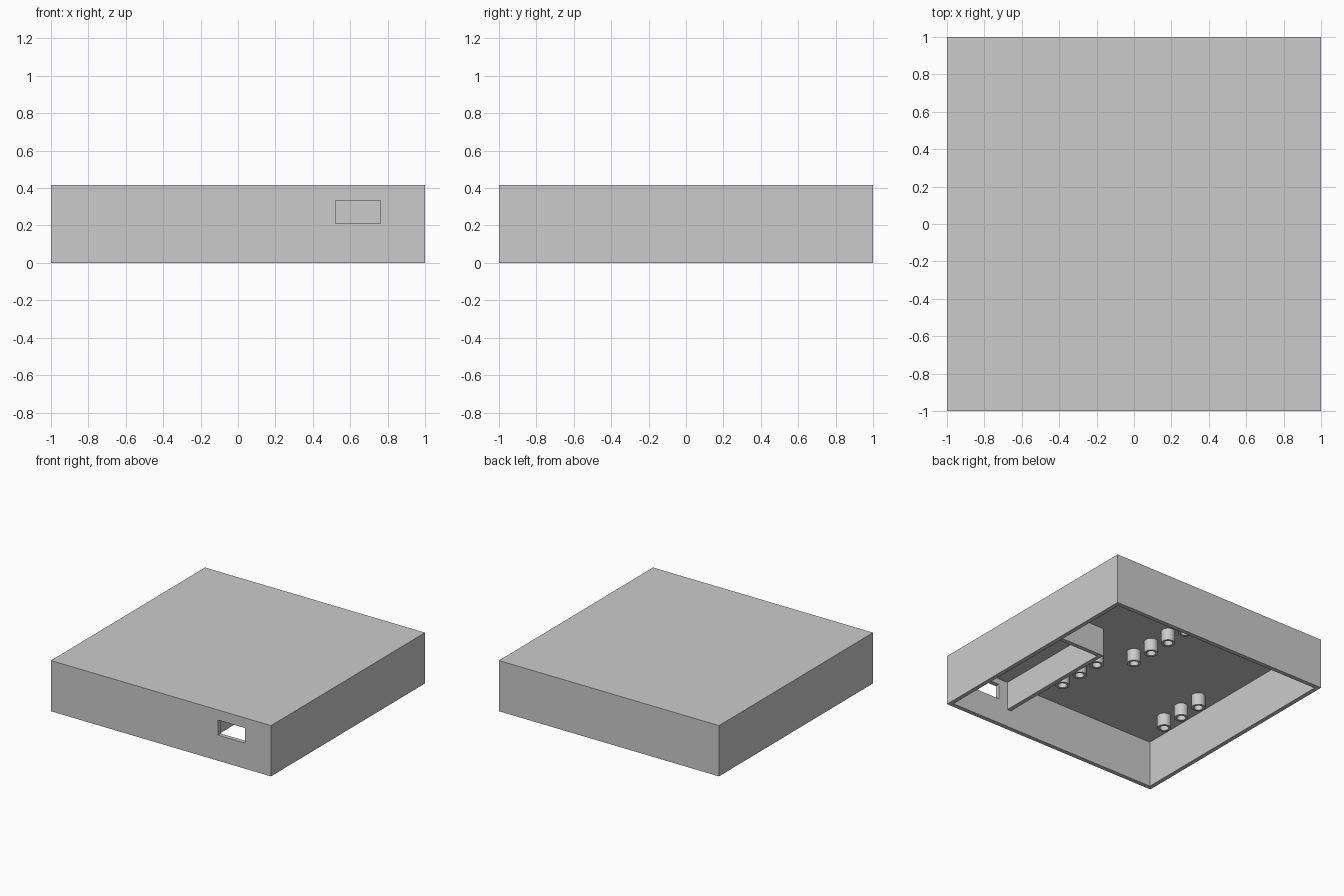
import bpy, bmesh
from mathutils import Matrix

if "Cube" in bpy.data.objects:
    bpy.data.objects.remove(bpy.data.objects["Cube"], do_unlink=True)

HEIGHT = 0.417
WALL = 0.035
INNER = 1 - WALL
CEILING = HEIGHT - WALL

grey = bpy.data.materials.new("plain grey")
grey.use_nodes = True
colour = (0.6, 0.6, 0.6, 1)
grey.diffuse_color = colour
grey.node_tree.nodes["Principled BSDF"].inputs["Base Color"].default_value = colour


def add_object(name, bm):
    mesh = bpy.data.meshes.new(name)
    bm.to_mesh(mesh)
    bm.free()
    mesh.materials.append(grey)
    obj = bpy.data.objects.new(name, mesh)
    bpy.context.collection.objects.link(obj)
    return obj


def box(name, low, high):
    bm = bmesh.new()
    bmesh.ops.create_cube(bm, size=1)
    for v in bm.verts:
        v.co = [a if c < 0 else b for c, a, b in zip(v.co, low, high)]
    return add_object(name, bm)


def cut(obj, cutter):
    # Apply a boolean difference, then discard the cutter
    cutter.hide_render = True
    mod = obj.modifiers.new("cut", "BOOLEAN")
    mod.operation = "DIFFERENCE"
    mod.solver = "EXACT"
    mod.object = cutter
    bpy.context.view_layer.update()
    evaluated = obj.evaluated_get(bpy.context.evaluated_depsgraph_get())
    mesh = bpy.data.meshes.new_from_object(evaluated)
    obj.modifiers.clear()
    obj.data = mesh
    bpy.data.objects.remove(cutter, do_unlink=True)


def post(name, x, y, outer=0.053, inner=0.034, length=0.1, sides=32):
    # Hollow tube hanging from the ceiling
    bm = bmesh.new()
    rings = []
    for radius, z in ((outer, CEILING), (outer, CEILING - length),
                      (inner, CEILING - length), (inner, CEILING)):
        rings.append(bmesh.ops.create_circle(
            bm, segments=sides, radius=radius,
            matrix=Matrix.Translation((x, y, z)))["verts"])
    for a, b in zip(rings, rings[1:]):
        for i in range(sides):
            j = (i + 1) % sides
            bm.faces.new((a[i], b[i], b[j], a[j]))
    obj = add_object(name, bm)
    bpy.ops.object.select_all(action="DESELECT")
    obj.select_set(True)
    bpy.context.view_layer.objects.active = obj
    bpy.ops.object.shade_smooth_by_angle()


# Case: a box open underneath, with a port through the front
case = box("case_shell", (-1, -1, 0), (1, 1, HEIGHT))
cut(case, box("cavity", (-INNER, -INNER, -0.1), (INNER, INNER, CEILING)))
cut(case, box("port", (0.52, -1.1, 0.21), (0.762, -0.9, 0.334)))

# Battery compartment: two partition walls closing off a front corner
SIDE, END, RIM = 0.40, 0.12, 0.147
bay = box("compartment_walls", (SIDE, -INNER, RIM), (INNER, END, CEILING))
cut(bay, box("bay_space", (SIDE + WALL, -1.1, 0), (1.1, END - WALL, 0.5)))

# Mounting posts: three rows running front to back
rows = (("right_post", -0.8, -0.6, 3),
        ("left_post", 0.2, -0.6, 3),
        ("rear_post", 0.0, 0.0, 4))
for name, x, start, count in rows:
    for i in range(count):
        post(f"{name}_{i + 1}", x, start + 0.2 * i)
